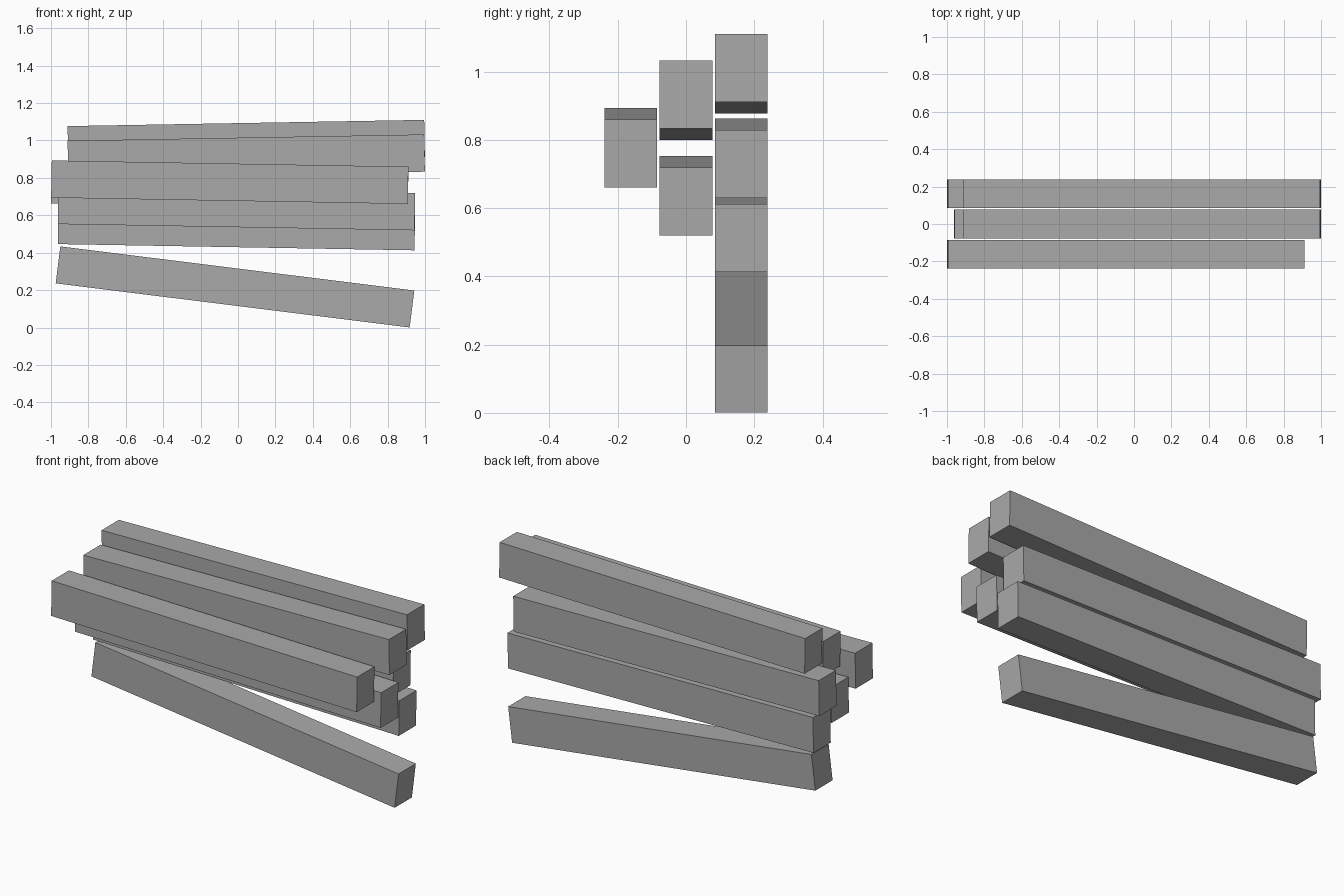
import bpy
from math import radians

cube = bpy.data.objects.get("Cube")
if cube:
    bpy.data.objects.remove(cube, do_unlink=True)

# Single plain grey for every beam
grey = bpy.data.materials.new("plain_grey")
grey.use_nodes = True
colour = (0.4, 0.4, 0.4, 1)
grey.diffuse_color = colour
grey.node_tree.nodes["Principled BSDF"].inputs["Base Color"].default_value = colour

LENGTH, DEPTH, HEIGHT = 1.907, 0.154, 0.199
ROW = 0.162  # spacing between the three rows


def beam(name, x, row, z, tilt):
    """A square-cut beam, tilted about the front-back axis."""
    bpy.ops.mesh.primitive_cube_add(size=1, location=(x, row * ROW, z),
                                    rotation=(0, radians(tilt), 0))
    obj = bpy.context.object
    obj.name = name
    obj.scale = (LENGTH, DEPTH, HEIGHT)
    obj.data.materials.append(grey)


# Front row
beam("front_beam", -0.044, -1, 0.777, 1)
# Middle row
beam("middle_lower_beam", -0.008, 0, 0.636, 1)
beam("middle_upper_beam", 0.044, 0, 0.916, -1)
# Back row, from the loose bottom beam upwards
beam("back_bottom_beam", -0.016, 1, 0.217, 7.1)
beam("back_lower_beam", -0.008, 1, 0.529, 1)
beam("back_upper_beam", -0.044, 1, 0.746, 1)
beam("back_top_beam", 0.044, 1, 0.994, -1)
